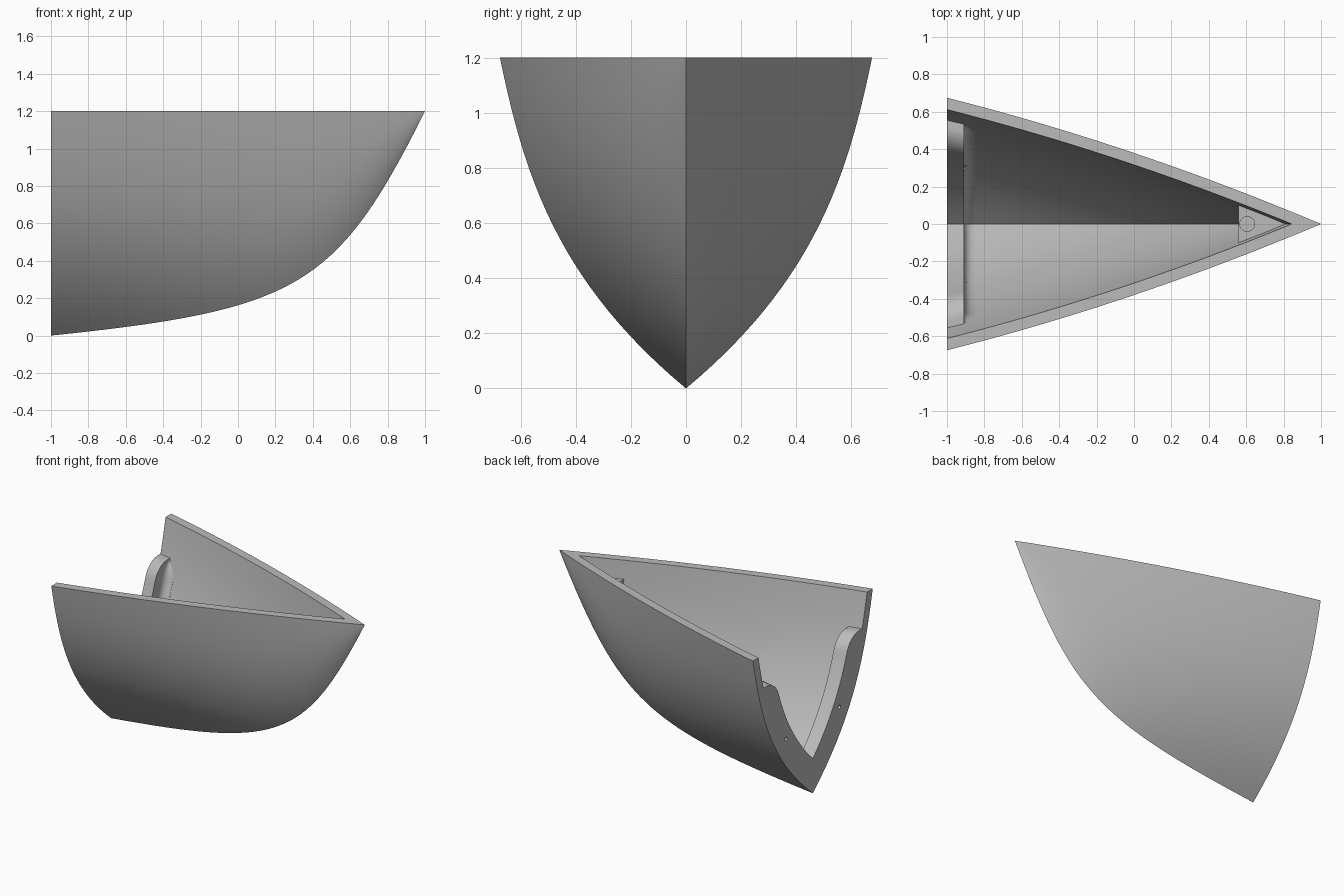
import bpy, bmesh, math
from mathutils import Vector

cube = bpy.data.objects.get("Cube")
if cube:
    bpy.data.objects.remove(cube)

DECK = 1.2       # deck height
WALL = 0.06      # shell thickness
FLANGE_TOP = 0.96

grey = bpy.data.materials.new("hull_grey")
grey.use_nodes = True
grey.diffuse_color = (0.5, 0.5, 0.5, 1)
grey.node_tree.nodes["Principled BSDF"].inputs["Base Color"].default_value = (0.5, 0.5, 0.5, 1)


# Hull form: keel curve, deck line and section shape
KEEL = [Vector(p) for p in ((-1, 0), (0.33, 0.138), (0.53, 0.26), (1, DECK))]


def bisect(fn, lo, hi):
    """Root of a rising function between lo and hi."""
    for _ in range(30):
        mid = (lo + hi) / 2
        if fn(mid) < 0:
            lo = mid
        else:
            hi = mid
    return hi


def keel_point(t):
    a, b, c, d = KEEL
    u = 1 - t
    return a * u**3 + b * 3 * u * u * t + c * 3 * u * t * t + d * t**3


def keel(x):
    return keel_point(bisect(lambda t: keel_point(t).x - x, 0, 1)).y


def half_width(x, z):
    k = keel(x)
    s = (z - k) / max(DECK - k, 1e-5)
    deck = 0.675 * (1 - x) / 2 * (1 + 0.125 * (x + 1))
    return deck * (2.14 * s - 1.65 * s * s + 0.51 * s**3)


def offset_width(x, z, d):
    """Half width of the hull moved inwards by d."""
    w = half_width(x, z)
    if d == 0:
        return w
    e = 0.002
    gx = (half_width(x + e, z) - half_width(x - e, z)) / (2 * e)
    gz = (half_width(x, z + e) - half_width(x, z - e)) / (2 * e)
    return w - d * math.sqrt(1 + gx * gx + gz * gz)


def inner_tip(z, d):
    return bisect(lambda x: -offset_width(x, z, d), 0, 0.98)


def section(x, d, top, n, radius=0.0):
    """V-shaped section from +y top, through the keel, to -y top."""
    low = keel(x) if d == 0 else bisect(lambda z: offset_width(x, z, d), keel(x), top)
    half = []
    for i in range(n + 1):
        s = i / n
        z = low + (top - low) * (math.sin(s * math.pi / 2) if radius else s)
        w = 0 if i == 0 else max(offset_width(x, z, d), 0)
        rise = z - (top - radius)
        if radius and rise > 0:
            w += radius - math.sqrt(max(radius**2 - rise**2, 0))
            w = min(w, offset_width(x, z, WALL) + 0.002)
        half.append(Vector((x, w, z)))
    mirror = [Vector((p.x, -p.y, p.z)) for p in half[1:]]
    return half[::-1] + mirror


def finish(bm, name, smooth=True):
    bmesh.ops.remove_doubles(bm, verts=bm.verts, dist=1e-4)
    bmesh.ops.recalc_face_normals(bm, faces=bm.faces)
    mesh = bpy.data.meshes.new(name)
    bm.to_mesh(mesh)
    bm.free()
    mesh.materials.append(grey)
    ob = bpy.data.objects.new(name, mesh)
    bpy.context.collection.objects.link(ob)
    if smooth:
        bpy.ops.object.select_all(action='DESELECT')
        ob.select_set(True)
        bpy.context.view_layer.objects.active = ob
        bpy.ops.object.shade_smooth_by_angle(angle=math.radians(30))
    return ob


def shell(name, rings, front_cap):
    """Loft pairs of outer and inner sections into a closed shell."""
    bm = bmesh.new()
    loops = [[bm.verts.new(p) for p in outer + inner[::-1]] for outer, inner in rings]
    n = len(loops[0])
    for a, b in zip(loops, loops[1:]):
        for j in range(n):
            k = (j + 1) % n
            bm.faces.new((a[j], a[k], b[k], b[j]))
    for loop in [loops[0]] + ([loops[-1]] if front_cap else []):
        for j in range(n // 2 - 1):
            bm.faces.new((loop[j], loop[j + 1], loop[n - 2 - j], loop[n - 1 - j]))
    return finish(bm, name)


def drill(target, name, radius, depth, location, rotation=(0, 0, 0)):
    bpy.ops.mesh.primitive_cylinder_add(vertices=24, radius=radius, depth=depth,
                                        location=location, rotation=rotation)
    cutter = bpy.context.object
    cutter.name = name
    cutter.data.materials.append(grey)
    cutter.hide_render = True
    cutter.hide_set(True)
    mod = target.modifiers.new(name, 'BOOLEAN')
    mod.operation = 'DIFFERENCE'
    mod.solver = 'EXACT'
    mod.object = cutter


# Bow shell with even wall thickness
STATIONS = 44
tip = inner_tip(DECK, WALL)
rings = []
for i in range(STATIONS + 1):
    f = i / STATIONS
    if i < STATIONS:
        rings.append((section(-1 + 2 * f, 0, DECK, 26),
                      section(-1 + (tip + 1) * f, WALL, DECK, 26)))
    else:
        count = len(rings[0][0])
        rings.append(([Vector((1, 0, DECK))] * count, [Vector((tip, 0, DECK))] * count))
shell("bow_hull", rings, False)

# Joining flange at the open end, with a fillet into the wall
steps = [(-1, 0.19), (-0.91, 0.19)]
for i in range(7):
    a = i / 6 * math.pi / 2
    steps.append((-0.85 - 0.06 * math.cos(a), 0.12 - 0.06 * math.sin(a)))
flange = shell("joining_flange",
               [(section(x, 0.055, FLANGE_TOP, 28), section(x, d, FLANGE_TOP, 28, 0.1))
                for x, d in steps], True)
for side, label in ((1, "left"), (-1, "right")):
    drill(flange, label + "_bolt_hole", 0.014, 0.3, (-0.96, side * 0.3, 0.5),
          (0, math.pi / 2, 0))

# Small triangular shelf in the nose
bm = bmesh.new()
levels = []
for z in (1.02, 1.07):
    end = inner_tip(z, 0.05)
    xs = [0.56 + (end - 0.56) * i / 10 for i in range(11)]
    side = [(x, max(offset_width(x, z, 0.05), 0)) for x in xs[:-1]]
    outline = side + [(end, 0)] + [(x, -y) for x, y in side[::-1]]
    levels.append([bm.verts.new((x, y, z)) for x, y in outline])
low, high = levels
bm.faces.new(low[::-1])
bm.faces.new(high)
for j in range(len(low)):
    k = (j + 1) % len(low)
    bm.faces.new((low[j], low[k], high[k], high[j]))
shelf = finish(bm, "nose_shelf", False)
drill(shelf, "shelf_socket", 0.04, 0.04, (0.605, 0, 1.07))
